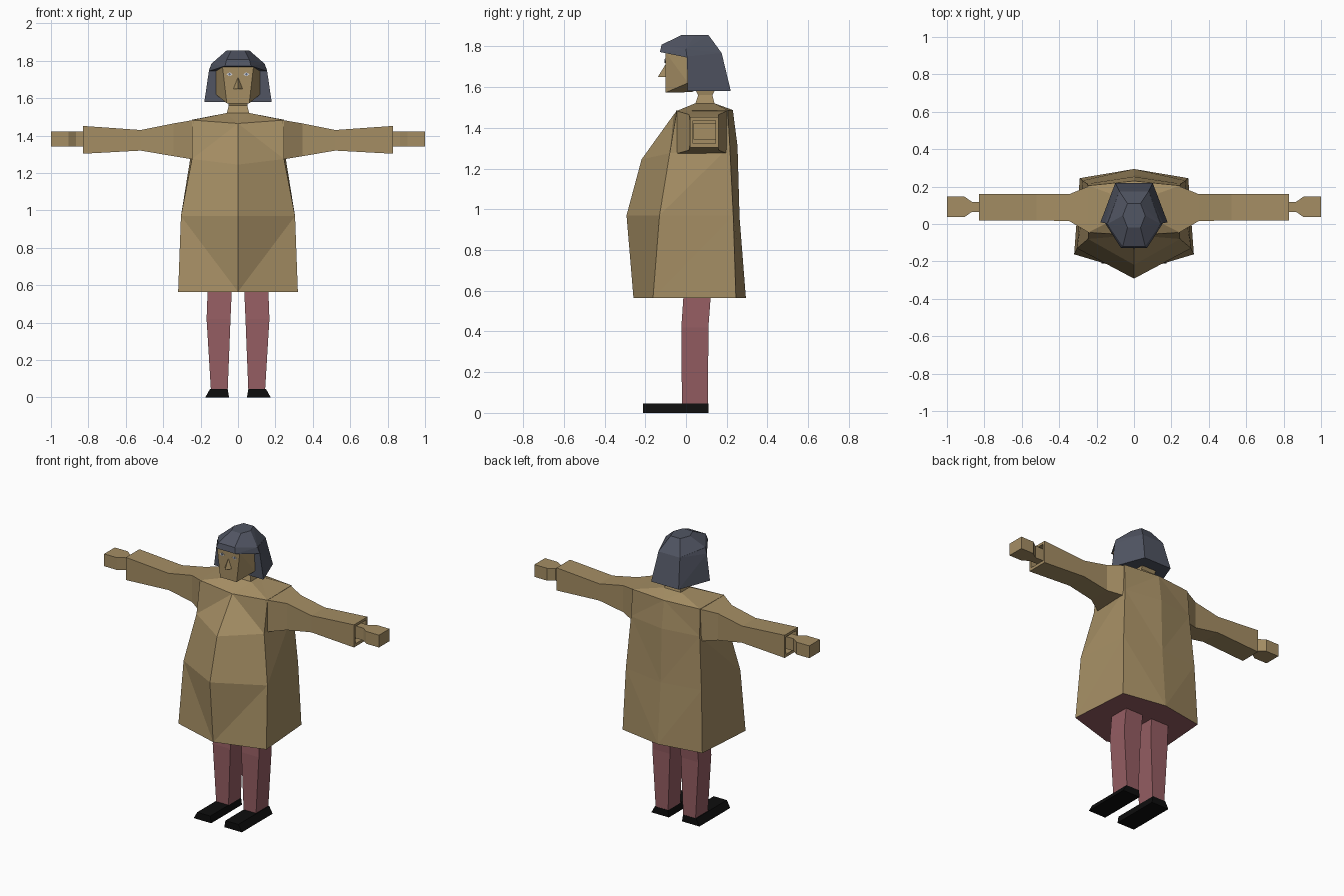
import bpy, bmesh
from mathutils import Vector

if "Cube" in bpy.data.objects:
    bpy.data.objects.remove(bpy.data.objects["Cube"])


def mat(name, rgb):
    m = bpy.data.materials.new(name)
    m.diffuse_color = (*rgb, 1)
    m.use_nodes = True
    m.node_tree.nodes["Principled BSDF"].inputs["Base Color"].default_value = m.diffuse_color
    return m


TAN = mat("tan", (0.375, 0.27, 0.127))
RED = mat("dusty red", (0.30, 0.110, 0.123))
HAIR = mat("slate hair", (0.083, 0.092, 0.125))
BLACK = mat("black", (0.004, 0.004, 0.004))
WHITE = mat("eye white", (0.65, 0.65, 0.68))
BLUE = mat("eye blue grey", (0.12, 0.15, 0.22))


def finish(bm, name, *mats):
    bmesh.ops.recalc_face_normals(bm, faces=bm.faces[:])
    me = bpy.data.meshes.new(name)
    bm.to_mesh(me)
    bm.free()
    for m in mats:
        me.materials.append(m)
    ob = bpy.data.objects.new(name, me)
    bpy.context.collection.objects.link(ob)
    return ob


def loft(name, rings, *mats, rule=None):
    """Skin equal-length rings of points and cap both ends."""
    bm = bmesh.new()
    vs = [[bm.verts.new(p) for p in r] for r in rings]
    n = len(rings[0])
    for a, b in zip(vs, vs[1:]):
        for i in range(n):
            j = (i + 1) % n
            # symmetric diagonals: from the side corner down/up to the centre
            if i < n // 2:
                bm.faces.new((a[i], a[j], b[j]) if rule else (a[i], a[j], b[j], b[i]))
                if rule:
                    bm.faces.new((a[i], b[j], b[i]))
            else:
                bm.faces.new((a[i], a[j], b[i]) if rule else (a[i], a[j], b[j], b[i]))
                if rule:
                    bm.faces.new((a[j], b[j], b[i]))
    bm.faces.new(vs[0])
    bm.faces.new(vs[-1])
    ob = finish(bm, name, *mats)
    if rule:
        for f in ob.data.polygons:
            f.material_index = rule(f)
    return ob


def hull(name, pts, *mats):
    """Convex hull of points mirrored across x = 0."""
    bm = bmesh.new()
    for x, y, z in pts:
        bm.verts.new((x, y, z))
        if x:
            bm.verts.new((-x, y, z))
    bmesh.ops.convex_hull(bm, input=bm.verts[:])
    bmesh.ops.dissolve_limit(bm, angle_limit=0.01, verts=bm.verts[:], edges=bm.edges[:])
    return finish(bm, name, *mats)


def hex_ring(front, corner, back, rear):
    """Front centre, side corners and rear centre of the coat."""
    m = lambda p: (-p[0], p[1], p[2])
    return [(0, *front), corner, back, (0, *rear), m(back), m(corner)]


# Coat, with the underside in the trouser colour
body = [
    hex_ring((-.258, .565), (.32, -.162, .565), (.29, .245, .565), (.294, .565)),
    hex_ring((-.292, .97), (.305, -.13, .97), (.275, .232, .97), (.263, .96)),
    hex_ring((-.218, 1.245), (.246, -.08, 1.275), (.25, .215, 1.31), (.253, 1.31)),
]
chest = [
    hex_ring((-.06, 1.465), (.246, -.045, 1.483), (.245, .205, 1.485), (.23, 1.487)),
    hex_ring((.045, 1.52), (.065, .045, 1.52), (.065, .14, 1.52), (.14, 1.52)),
]
# corner-to-centre creases run from the armpit up to the collar
bm = bmesh.new()
vs = [[bm.verts.new(p) for p in r] for r in body + chest]
for k, (a, b) in enumerate(zip(vs, vs[1:])):
    for i in range(6):
        j = (i + 1) % 6
        up = (i < 3)
        if (k == 2 and i in (0, 5)) or (k != 2 and i in (2, 3)):
            up = not up
        if up:
            bm.faces.new((a[i], a[j], b[j]))
            bm.faces.new((a[i], b[j], b[i]))
        else:
            bm.faces.new((a[i], a[j], b[i]))
            bm.faces.new((a[j], b[j], b[i]))
bm.faces.new(vs[-1])
bm.faces.new(vs[0]).material_index = 1
finish(bm, "coat", TAN, RED)


def x_ring(x, y0, y1, z0, z1):
    return [(x, y0, z0), (x, y1, z0), (x, y1, z1), (x, y0, z1)]


def z_ring(z, x0, x1, y0, y1):
    return [(x0, y0, z), (x1, y0, z), (x1, y1, z), (x0, y1, z)]


for s, side in ((1, "left"), (-1, "right")):
    # Sleeve with a recessed cuff
    loft(side + "_sleeve", [x_ring(s * x, *r) for x, *r in (
        (.235, -.05, .205, 1.272, 1.484),
        (.345, .015, .16, 1.29, 1.465),
        (.52, .02, .16, 1.32, 1.43),
        (.83, .02, .16, 1.303, 1.452),
        (.83, .035, .145, 1.322, 1.436),
        (.79, .035, .145, 1.322, 1.436))], TAN)
    # Hand
    loft(side + "_hand", [x_ring(s * x, *r) for x, *r in (
        (.78, .065, .118, 1.342, 1.423),
        (.866, .065, .118, 1.342, 1.423),
        (.907, .037, .147, 1.342, 1.423),
        (1.0, .037, .147, 1.342, 1.423))], TAN)
    # Trouser leg
    loft(side + "_trouser_leg", [z_ring(z, s * a, s * b, *y) for z, a, b, *y in (
        (.042, .055, .145, -.02, .108),
        (.42, .04, .168, -.023, .11),
        (.58, .033, .162, -.012, .122))], RED)
    # Shoe
    loft(side + "_shoe", [z_ring(z, s * a, s * b, *y) for z, a, b, *y in (
        (0, .048, .175, -.21, .11),
        (.045, .055, .15, -.21, .11))], BLACK)
    # Eye plates
    for nm, m, x, w, z, h, y in (("white", WHITE, .045, .017, 1.728, .011, -.102),
                                 ("iris", BLUE, .045, .007, 1.728, .009, -.105)):
        loft(side + "_eye_" + nm, [
            [(s * x - w, yy, z), (s * x, yy, z - h), (s * x + w, yy, z), (s * x, yy, z + h)]
            for yy in (-.099, y)], m)

# Neck
loft("neck", [z_ring(1.50, -.065, .065, .04, .145),
              z_ring(1.56, -.05, .05, .06, .13),
              z_ring(1.62, -.06, .06, .03, .16)], TAN)

# Head and nose
hull("head", [(.06, -.10, 1.573), (.083, -.10, 1.77), (.118, .01, 1.62),
              (.06, .03, 1.575), (.12, .01, 1.77), (.10, .10, 1.62), (.10, .10, 1.77)], TAN)
hull("nose", [(0, -.138, 1.65), (.026, -.098, 1.65), (0, -.10, 1.712)], TAN)

# Hair: crown with fringe, and the hanging back
crown = [(.035, -.02, 1.856), (.06, .045, 1.856), (.035, .11, 1.856),
         (.06, -.12, 1.808), (.142, 0, 1.785), (.078, .175, 1.767)]
hull("hair_crown", crown + [(.07, -.128, 1.772), (.155, .005, 1.745), (.078, .17, 1.745)], HAIR)
hull("hair_back", [(.142, .005, 1.785), (.155, .005, 1.75), (.18, .008, 1.58), (.078, .175, 1.767),
                   (.1, .22, 1.58)], HAIR)
